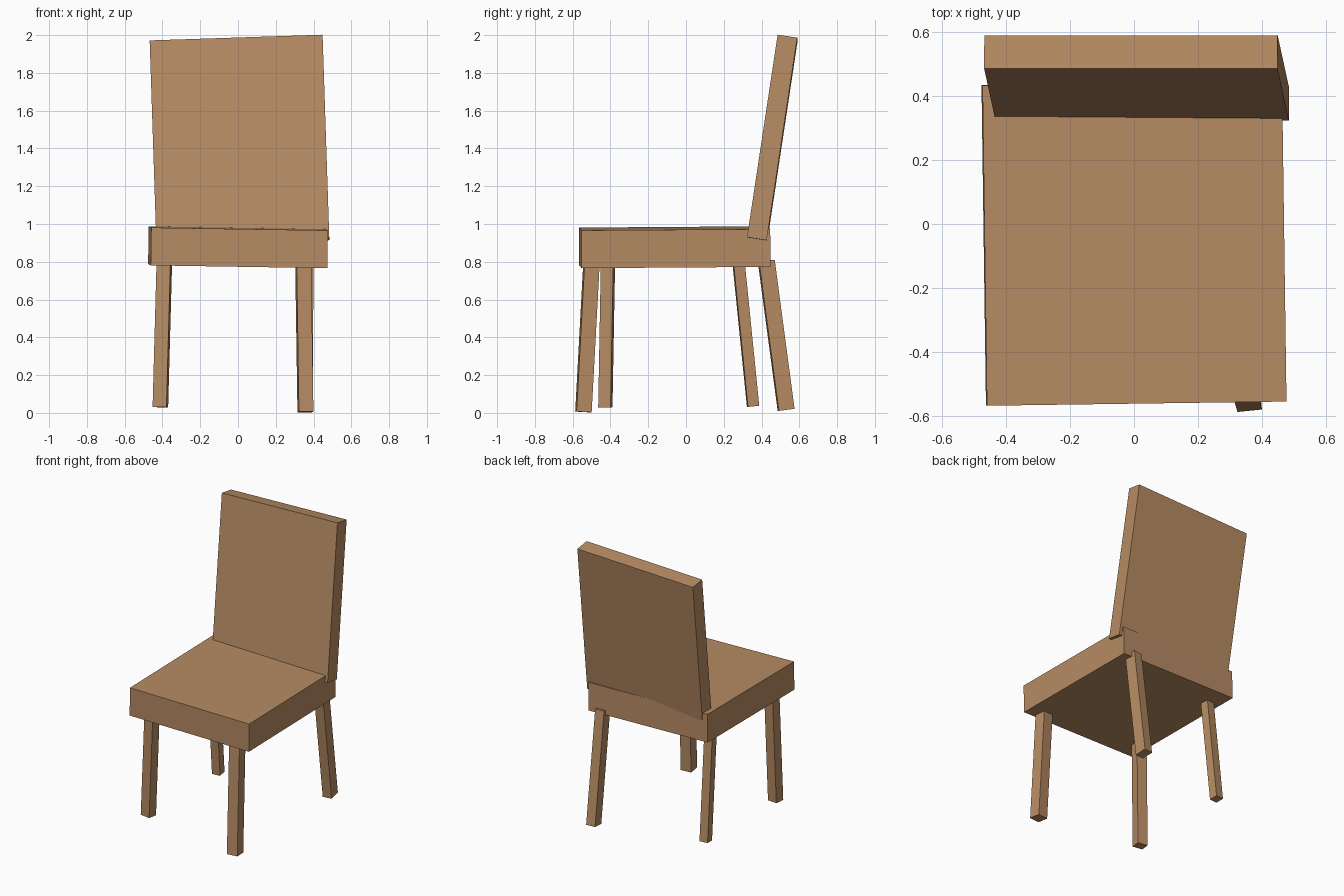
import bpy
import math
from mathutils import Vector, Euler, Matrix

cube = bpy.data.objects.get("Cube")
if cube:
    bpy.data.objects.remove(cube, do_unlink=True)

# Warm wood colour shared by every part
wood = bpy.data.materials.new("warm_wood")
wood.use_nodes = True
colour = (0.47, 0.26, 0.125, 1)
wood.diffuse_color = colour
bsdf = next(n for n in wood.node_tree.nodes if n.type == 'BSDF_PRINCIPLED')
bsdf.inputs["Base Color"].default_value = colour


def box(name, centre, size, rotation):
    bpy.ops.mesh.primitive_cube_add(size=1, location=centre, rotation=rotation)
    obj = bpy.context.object
    obj.name = name
    obj.data.transform(Matrix.Diagonal((*size, 1)))
    obj.data.materials.append(wood)
    return obj


def leg(name, foot, top, width, depth, yaw):
    """Square post leaning from foot to top, turned about its own length."""
    foot, top = Vector(foot), Vector(top)
    lean = top - foot
    tilt = Vector((0, 0, 1)).rotation_difference(lean).to_matrix()
    turn = Euler((0, 0, yaw)).to_matrix()
    box(name, (foot + top) / 2, (width, depth, lean.length),
        (tilt @ turn).to_euler())


# Thick seat slab, slightly crooked
box("seat", (0, -0.06, 0.877), (0.935, 1.0, 0.2), (0.007, 0.016, 0.014))

# Tall backrest leaning backwards and a little to one side
box("backrest", (0.008, 0.456, 1.443), (0.916, 0.105, 1.085),
    (-0.15, -0.033, 0))

# Four splayed legs, each with its own lean
leg("front_left_leg", (0.357, -0.543, 0.005), (0.345, -0.5, 0.8), 0.077, 0.08, 0.1)
leg("front_right_leg", (-0.411, -0.427, 0.03), (-0.39, -0.413, 0.8), 0.074, 0.066, -0.14)
leg("back_left_leg", (0.36, 0.53, 0.016), (0.362, 0.425, 0.805), 0.066, 0.084, 0.1)
leg("back_right_leg", (-0.405, 0.355, 0.035), (-0.39, 0.278, 0.8), 0.06, 0.06, 0.1)
